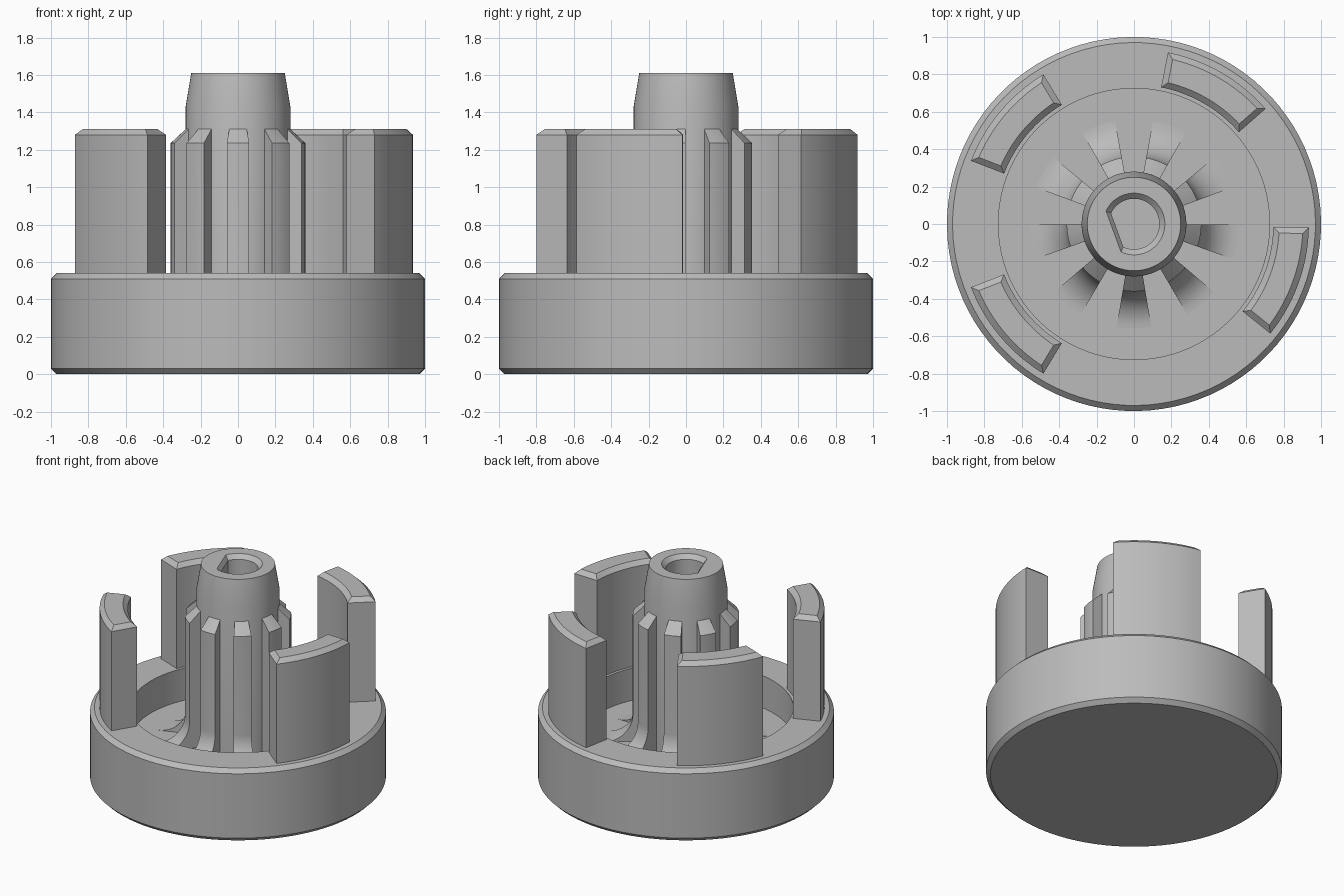
import bpy, bmesh
from math import sin, cos, pi, radians, asin

default = bpy.data.objects.get("Cube")
if default:
    bpy.data.objects.remove(default, do_unlink=True)

GREY = (0.5, 0.5, 0.5, 1.0)
mat = bpy.data.materials.new("plain grey")
mat.use_nodes = True
mat.diffuse_color = GREY
mat.node_tree.nodes["Principled BSDF"].inputs["Base Color"].default_value = GREY

SEGMENTS = 96
FLOOR = 0.30          # floor of the recess
RIM = 0.54            # top of the cup
FLAT_ANGLE = radians(200)


def loft(name, loops):
    """Skin a series of equal closed loops and cap both ends."""
    bm = bmesh.new()
    rows = [[bm.verts.new(p) for p in loop] for loop in loops]
    for a, b in zip(rows, rows[1:]):
        for i in range(len(a)):
            j = (i + 1) % len(a)
            bm.faces.new((a[i], a[j], b[j], b[i]))
    bm.faces.new(rows[0])
    bm.faces.new(rows[-1])
    bmesh.ops.recalc_face_normals(bm, faces=bm.faces)
    mesh = bpy.data.meshes.new(name)
    bm.to_mesh(mesh)
    bm.free()
    mesh.materials.append(mat)
    obj = bpy.data.objects.new(name, mesh)
    bpy.context.collection.objects.link(obj)
    bpy.ops.object.select_all(action='DESELECT')
    obj.select_set(True)
    bpy.context.view_layer.objects.active = obj
    bpy.ops.object.shade_smooth_by_angle(angle=radians(25))
    return obj


def polar(r, a, z):
    return (r * cos(a), r * sin(a), z)


def ring(r, z, flat=False):
    """Circle, or a D shape with one straight side."""
    points = []
    for i in range(SEGMENTS):
        t = 2 * pi * i / SEGMENTS
        radius = min(r, r * cos(pi / 4) / cos(t)) if flat and cos(t) > 0.1 else r
        points.append(polar(radius, t + FLAT_ANGLE, z))
    return points


# Cup with bevelled outer edges and a round recess
loft("base_cup", [ring(0.97, 0), ring(1, 0.03), ring(1, 0.51), ring(0.97, RIM),
                  ring(0.725, RIM), ring(0.725, FLOOR)])

# Tapered centre post with a bevelled D-shaped socket
loft("centre_post", [ring(0.28, FLOOR - 0.01), ring(0.28, 1.43), ring(0.25, 1.61),
                     ring(0.165, 1.61, True), ring(0.135, 1.58, True),
                     ring(0.135, 1.1, True)])

# Nine ribs around the post, each flaring into the floor
FILLET = 0.2
profile = [(0.2, FLOOR - 0.01), (0.2, 1.31), (0.28, 1.31), (0.36, 1.235)]
for k in range(13):
    a = k / 12 * pi / 2
    profile.append((0.36 + FILLET * (1 - cos(a)), FLOOR + FILLET * (1 - sin(a))))
profile.append((0.36 + FILLET, FLOOR - 0.01))
for n in range(9):
    centre = radians(-90 + 40 * n)
    steps = [centre + radians(9.6) * (k / 3 - 1) for k in range(7)]
    loft(f"rib_{n + 1}", [[polar(r, a, z) for r, z in profile] for a in steps])


def arc_outline(inset, z, centre):
    """Curved block outline with radial ends, shrunk by inset."""
    points = []
    for r, direction in ((0.935 - inset, 1), (0.745 + inset, -1)):
        half = radians(18.8) - asin(inset / r)
        for k in range(17):
            points.append(polar(r, centre + direction * half * (k / 8 - 1), z))
    return points


# Four upright curved legs with bevelled tops, one wide gap at the front
for n, degrees in enumerate((-20, 60, 140, 220)):
    c = radians(degrees)
    loft(f"curved_leg_{n + 1}", [arc_outline(0, RIM - 0.01, c), arc_outline(0, 1.28, c),
                                 arc_outline(0.032, 1.31, c)])
